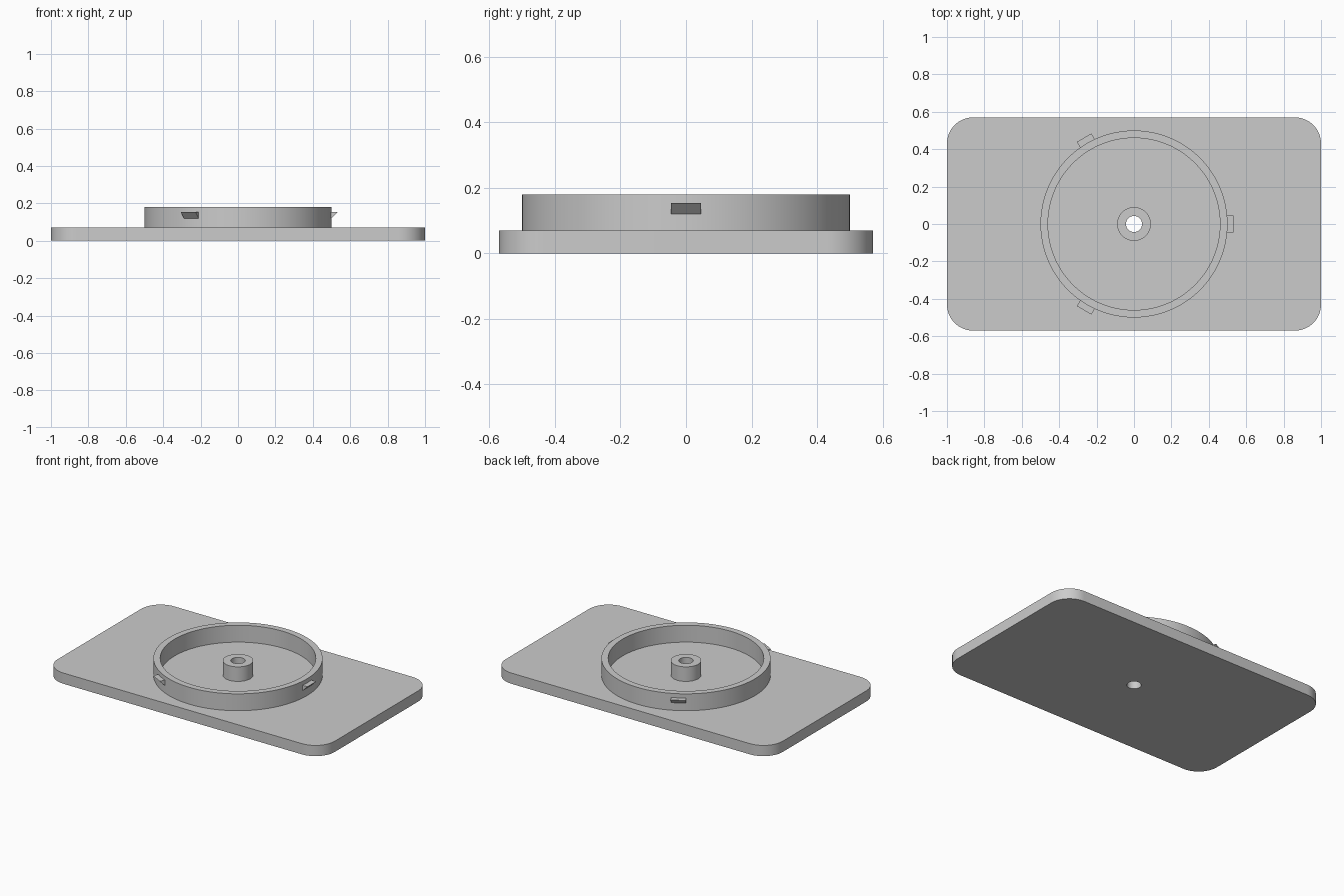
import bpy, bmesh, math
from mathutils import Matrix

cube = bpy.data.objects.get("Cube")
if cube:
    bpy.data.objects.remove(cube, do_unlink=True)

HALF_X, HALF_Y, CORNER = 1.0, 0.57, 0.14
PLATE_TOP, RING_TOP, BOSS_TOP = 0.07, 0.18, 0.165
RING_R, RING_INNER, BOSS_R, HOLE_R = 0.5, 0.46, 0.09, 0.043
SEGMENTS = 96

grey = bpy.data.materials.new("light_grey")
grey.use_nodes = True
colour = (0.6, 0.6, 0.6, 1)
grey.diffuse_color = colour
grey.node_tree.nodes["Principled BSDF"].inputs["Base Color"].default_value = colour


def finish(bm, name, smooth=True):
    bmesh.ops.recalc_face_normals(bm, faces=bm.faces)
    mesh = bpy.data.meshes.new(name)
    bm.to_mesh(mesh)
    bm.free()
    mesh.materials.append(grey)
    obj = bpy.data.objects.new(name, mesh)
    bpy.context.collection.objects.link(obj)
    if smooth:
        bpy.ops.object.select_all(action='DESELECT')
        obj.select_set(True)
        bpy.context.view_layer.objects.active = obj
        bpy.ops.object.shade_smooth_by_angle(angle=math.radians(30))
    return obj


def raised_tube(name, inner, outer, top):
    """Open-bottomed tube standing on the plate."""
    bm = bmesh.new()
    profile = [(inner, PLATE_TOP), (inner, top), (outer, top), (outer, PLATE_TOP)]
    verts = [bm.verts.new((r, 0, z)) for r, z in profile]
    edges = [bm.edges.new(pair) for pair in zip(verts, verts[1:])]
    bmesh.ops.spin(bm, geom=verts + edges, cent=(0, 0, 0), axis=(0, 0, 1),
                   angle=math.tau, steps=SEGMENTS)
    bmesh.ops.remove_doubles(bm, verts=bm.verts, dist=0.0001)
    # Outward normals for an open shell
    obj = finish(bm, name)
    top_face = max(obj.data.polygons, key=lambda p: p.center.z)
    if top_face.normal.z < 0:
        obj.data.flip_normals()
    return obj


# Rounded base plate with a through hole
bm = bmesh.new()
outline = []
for i, (sx, sy) in enumerate([(1, 1), (-1, 1), (-1, -1), (1, -1)]):
    for k in range(17):
        a = math.pi / 2 * (i + k / 16)
        outline.append((sx * (HALF_X - CORNER) + CORNER * math.cos(a),
                        sy * (HALF_Y - CORNER) + CORNER * math.sin(a)))
hole = [(HOLE_R * math.cos(math.tau * k / SEGMENTS),
         HOLE_R * math.sin(math.tau * k / SEGMENTS)) for k in range(SEGMENTS)]
edges = []
for loop in (outline, hole):
    verts = [bm.verts.new((x, y, 0)) for x, y in loop]
    edges += [bm.edges.new(pair) for pair in zip(verts, verts[1:] + verts[:1])]
bmesh.ops.triangle_fill(bm, edges=edges, use_beauty=True)
extruded = bmesh.ops.extrude_face_region(bm, geom=bm.faces[:], use_keep_orig=True)
for v in extruded["geom"]:
    if isinstance(v, bmesh.types.BMVert):
        v.co.z = PLATE_TOP
finish(bm, "base_plate")

# Raised ring and central boss
raised_tube("locating_ring", RING_INNER, RING_R, RING_TOP)
raised_tube("centre_boss", HOLE_R, BOSS_R, BOSS_TOP)

# Wedge-shaped snap catches around the ring
for i in range(3):
    bm = bmesh.new()
    profile = [(0.49, 0.12), (0.5, 0.12), (0.533, 0.153), (0.49, 0.153)]
    face = bm.faces.new([bm.verts.new((x, -0.045, z)) for x, z in profile])
    side = bmesh.ops.extrude_face_region(bm, geom=[face], use_keep_orig=True)
    for v in side["geom"]:
        if isinstance(v, bmesh.types.BMVert):
            v.co.y = 0.045
    bm.transform(Matrix.Rotation(math.tau * i / 3, 4, 'Z'))
    finish(bm, f"snap_catch_{i + 1}", smooth=False)
